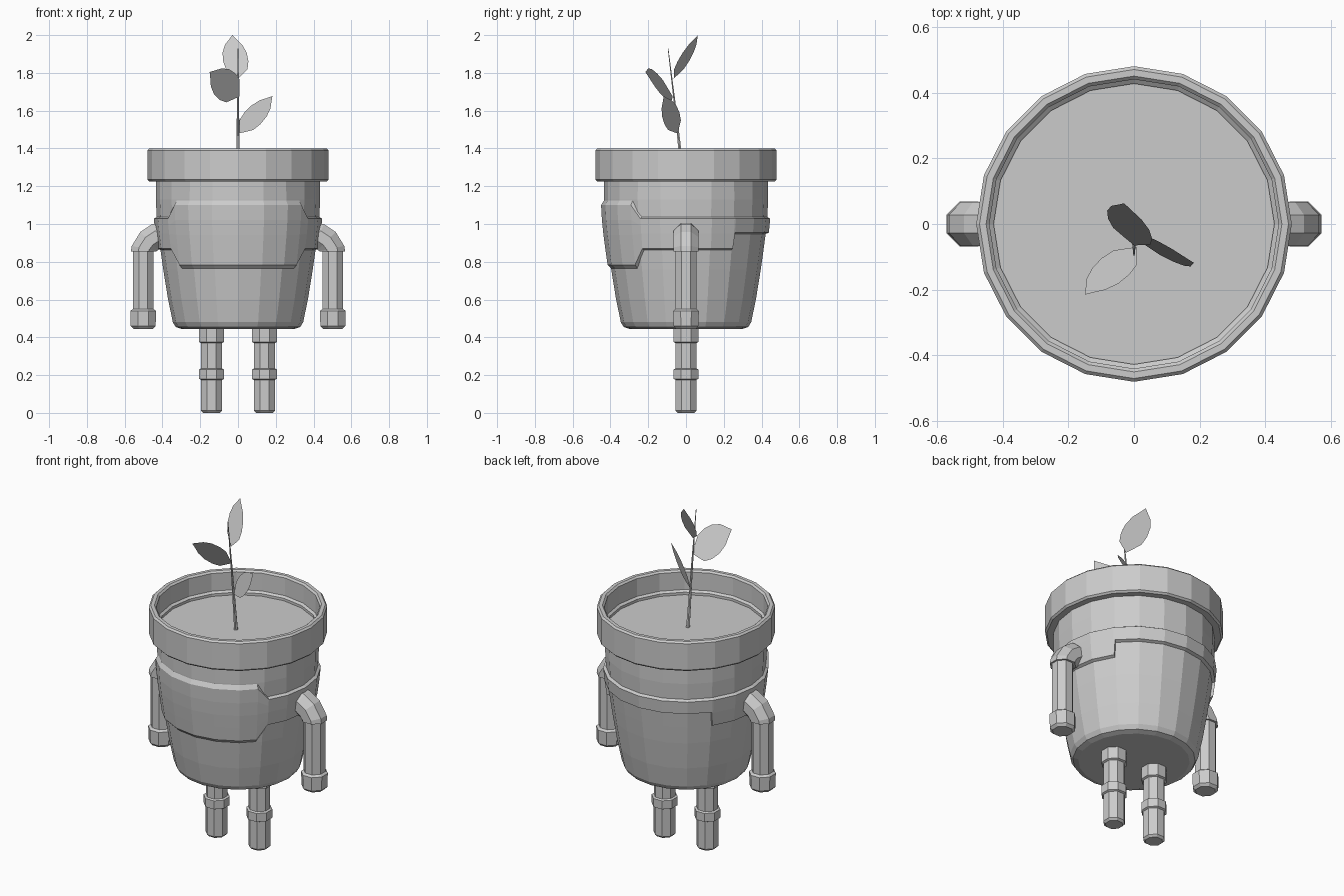
import bpy, bmesh, math
from mathutils import Vector

if "Cube" in bpy.data.objects:
    bpy.data.objects.remove(bpy.data.objects["Cube"])

SIDES = 20
mat = bpy.data.materials.new("plain_grey")
mat.use_nodes = True
GREY = (0.6, 0.6, 0.6, 1)
mat.diffuse_color = GREY
mat.node_tree.nodes["Principled BSDF"].inputs["Base Color"].default_value = GREY


def finish(bm, name, solid=True):
    if solid:
        bmesh.ops.recalc_face_normals(bm, faces=bm.faces)
    me = bpy.data.meshes.new(name)
    bm.to_mesh(me)
    bm.free()
    me.materials.append(mat)
    ob = bpy.data.objects.new(name, me)
    bpy.context.collection.objects.link(ob)
    return ob


def loft(bm, rings, caps=(True, True), closed=True):
    """Skin a list of point rings with quads."""
    vs = [[bm.verts.new(p) for p in r] for r in rings]
    n = len(vs[0])
    for a, b in zip(vs, vs[1:]):
        for i in range(n if closed else n - 1):
            j = (i + 1) % n
            bm.faces.new((a[i], a[j], b[j], b[i]))
    if caps[0]:
        bm.faces.new(vs[0][::-1])
    if caps[1]:
        bm.faces.new(vs[-1])


def lathe(name, profile, sides, x=0.0, turn=0.0, grow=1.0):
    bm = bmesh.new()
    rings = []
    for r, z in profile:
        angs = [turn + math.tau * i / sides for i in range(sides)]
        rings.append([(x + r * grow * math.cos(a), r * grow * math.sin(a), z) for a in angs])
    loft(bm, rings)
    return finish(bm, name)


# Pot body
BODY = [(0.30, 0.445), (0.33, 0.455), (0.345, 0.48), (0.37, 0.6), (0.396, 0.76),
        (0.41, 0.86), (0.422, 0.95), (0.43, 1.03), (0.435, 1.13), (0.434, 1.23)]
lathe("pot_body", BODY, SIDES)

# Rim with the soil surface closing the inside
RIM = [(0.42, 1.225), (0.47, 1.225), (0.48, 1.235), (0.48, 1.39), (0.47, 1.4),
       (0.45, 1.4), (0.44, 1.39), (0.44, 1.285), (0.427, 1.275), (0.427, 1.26)]
lathe("pot_rim", RIM, SIDES)


def body_radius(z):
    for (r0, z0), (r1, z1) in zip(BODY, BODY[1:]):
        if z <= z1:
            return r0 + (r1 - r0) * (z - z0) / (z1 - z0)
    return BODY[-1][0]


def on_pot(deg, z, out):
    """Point on the faceted pot wall, pushed outwards."""
    step = 360 / SIDES
    rel = deg % step - step / 2
    f = math.cos(math.radians(step / 2)) / math.cos(math.radians(rel))
    r = (body_radius(z) + out) * f
    a = math.radians(deg)
    return (r * math.cos(a), r * math.sin(a), z)


# Raised face plate running into a belt: angle, bottom, top, ledge depth
PLATE = [(-90, 0.76, 1.13, 0.03), (-72, 0.76, 1.13, 0.03), (-54, 0.76, 1.13, 0.03),
         (-41, 0.76, 1.13, 0.03), (-33, 0.86, 1.04, 0.012), (-18, 0.86, 1.04, 0.012),
         (0, 0.86, 1.04, 0.012), (18, 0.86, 1.04, 0.012), (35.5, 0.86, 1.04, 0.012),
         (36.5, 0.945, 1.04, 0.012), (54, 0.945, 1.04, 0.012), (72, 0.945, 1.04, 0.012),
         (90, 0.945, 1.04, 0.012)]
bm = bmesh.new()
around = PLATE + [(180 - d, lo, hi, s) for d, lo, hi, s in PLATE[-2:0:-1]]
columns = []
for deg, lo, hi, ledge in around:
    low, high = lo + ledge * 0.8, hi - ledge
    col = [on_pot(deg, lo, -0.004)]
    col += [on_pot(deg, low + (high - low) * k / 4, 0.016) for k in range(5)]
    col.append(on_pot(deg, hi, -0.004))
    columns.append(col)
loft(bm, list(zip(*columns)), caps=(False, False))
finish(bm, "face_plate_and_belt")

# Octagonal limbs, flats facing the front
OCT = math.pi / 8
GROW = 1 / math.cos(OCT)
LEG = [(0.045, 0.0), (0.056, 0.012), (0.056, 0.175), (0.066, 0.18), (0.066, 0.23),
       (0.055, 0.235), (0.055, 0.37), (0.066, 0.375), (0.066, 0.46)]
ARM = [(0.052, 0.445), (0.066, 0.46), (0.068, 0.54), (0.055, 0.55), (0.055, 0.87)]
# Elbow rings: centre x, centre z, tilt from upright
ELBOW = [(0.5, 0.855, 0), (0.497, 0.87, 12), (0.47, 0.91, 45), (0.43, 0.937, 68), (0.36, 0.945, 85)]

for side, s in (("left", 1), ("right", -1)):
    lathe(side + "_leg", LEG, 8, 0.14 * s, OCT, GROW)
    lathe(side + "_forearm", ARM, 8, 0.502 * s, OCT, GROW)
    bm = bmesh.new()
    rings = []
    for cx, cz, tilt in ELBOW:
        t = math.radians(tilt)
        ring = []
        for i in range(8):
            a = OCT + math.tau * i / 8
            u, v = 0.067 * GROW * math.cos(a), 0.067 * GROW * math.sin(a)
            ring.append((s * (cx + u * math.cos(t)), v, cz + u * math.sin(t)))
        rings.append(ring)
    loft(bm, rings)
    finish(bm, side + "_elbow")

# Stem
bm = bmesh.new()
rings = []
for y, z, r in ((-0.018, 1.255, 0.011), (-0.055, 1.6, 0.006), (-0.095, 1.93, 0.002)):
    rings.append([(r * math.cos(math.tau * i / 6), y + r * math.sin(math.tau * i / 6), z)
                  for i in range(6)])
loft(bm, rings)
finish(bm, "stem")

# Leaves: flat blades given by base, tip and half-width vector
OUTLINE = [(0.1, 0.4), (0.22, 0.85), (0.4, 1.0), (0.6, 0.95), (0.78, 0.68), (0.9, 0.3)]
LEAVES = {
    "top_leaf": ((0, -0.065, 1.77), (-0.03, 0.063, 2.0), (0.067, -0.03, 0.0)),
    "middle_leaf": ((0.008, -0.07, 1.675), (-0.15, -0.215, 1.805), (0.042, -0.025, 0.07)),
    "lower_leaf": ((0.005, -0.045, 1.48), (0.182, -0.118, 1.677), (0.043, -0.04, -0.03)),
}
for name, (base, tip, half) in LEAVES.items():
    base, tip, half = Vector(base), Vector(tip), Vector(half)
    axis = tip - base
    edge = [base] + [base + axis * t + half * w for t, w in OUTLINE] + [tip]
    edge += [base + axis * t - half * w for t, w in reversed(OUTLINE)]
    bm = bmesh.new()
    bm.faces.new([bm.verts.new(p) for p in edge])
    finish(bm, name, solid=False)
